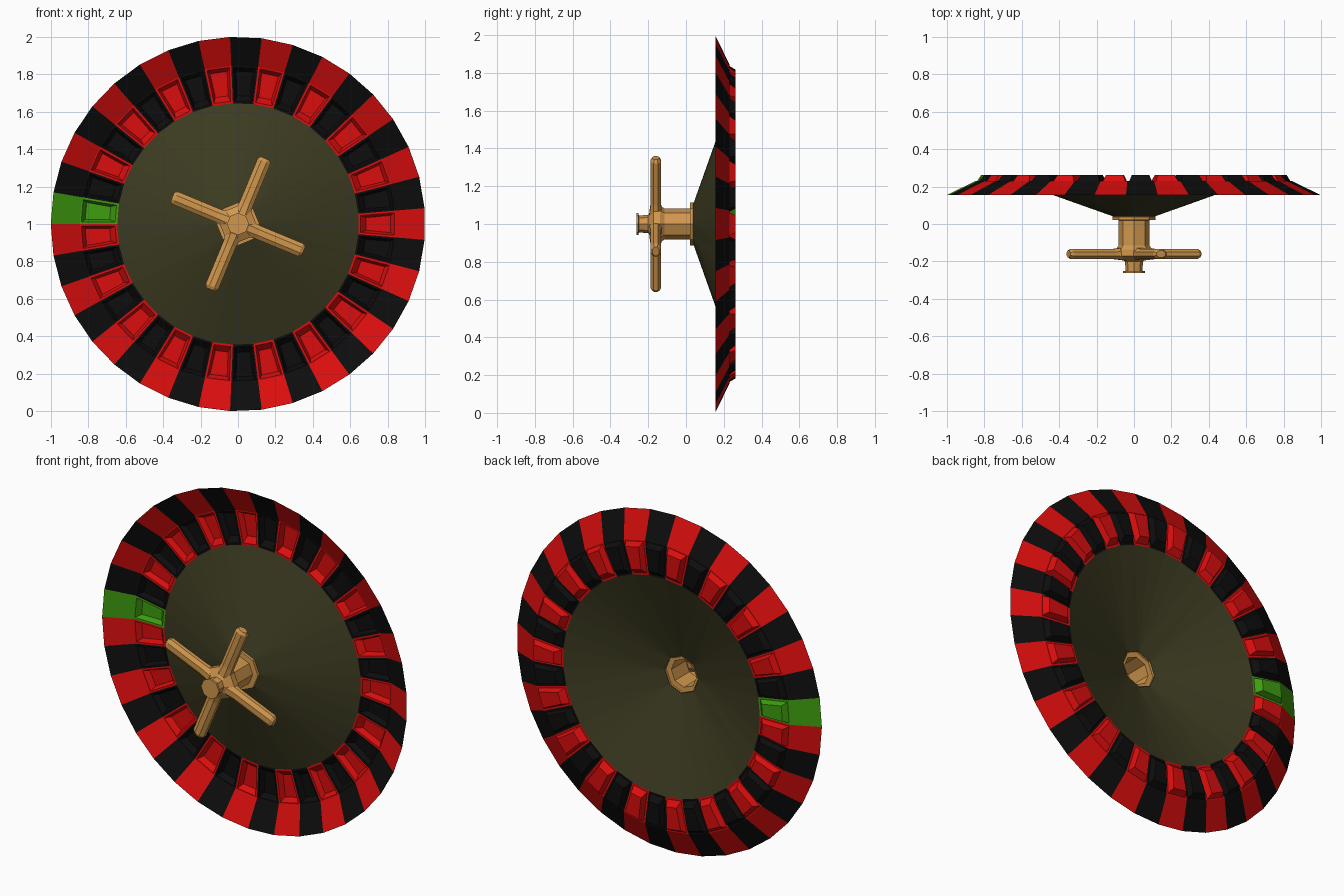
import bpy
import math

if "Cube" in bpy.data.objects:
    bpy.data.objects.remove(bpy.data.objects["Cube"])

N = 37                      # pockets
STEP = 2 * math.pi / N


def mat(name, rgb):
    m = bpy.data.materials.new(name)
    m.diffuse_color = (*rgb, 1)
    m.use_nodes = True
    m.node_tree.nodes["Principled BSDF"].inputs["Base Color"].default_value = m.diffuse_color
    return m


RED = mat("red", (0.70, 0.004, 0.004))
BLACK = mat("black", (0.004, 0.004, 0.004))
GREEN = mat("green", (0.05, 0.34, 0.005))
OLIVE = mat("dark olive", (0.045, 0.043, 0.015))
BRASS = mat("brass", (0.64, 0.31, 0.075))


def pt(r, a, y, t=0.0):
    """Point at radius r and angle a round the axle, shifted t along the tangent."""
    return (r * math.cos(a) - t * math.sin(a), y, 1 + r * math.sin(a) + t * math.cos(a))


def make(name, verts, faces, mats, idx=None):
    me = bpy.data.meshes.new(name)
    me.from_pydata(verts, [], faces)
    for m in mats:
        me.materials.append(m)
    if idx:
        me.polygons.foreach_set("material_index", idx)
    me.update()
    ob = bpy.data.objects.new(name, me)
    bpy.context.collection.objects.link(ob)
    return ob


def loft(name, rings, material, cap_start=False, cap_end=True):
    n = len(rings[0])
    verts = [p for ring in rings for p in ring]
    faces = [(s * n + i, s * n + (i + 1) % n, (s + 1) * n + (i + 1) % n, (s + 1) * n + i)
             for s in range(len(rings) - 1) for i in range(n)]
    if cap_start:
        faces.append(tuple(reversed(range(n))))
    if cap_end:
        faces.append(tuple(range((len(rings) - 1) * n, len(rings) * n)))
    return make(name, verts, faces, [material])


# Numbered rim: sloped outer band, flat ring and a recessed pocket per segment
verts, faces, idx = [], [], []
for k in range(N):
    a1 = math.pi - k * STEP
    a0, c = a1 - STEP, a1 - STEP / 2
    b = len(verts)
    verts += [pt(1.0, a0, 0.155), pt(1.0, a1, 0.155)]
    verts += [pt(0.645, a0, 0.23), pt(0.845, a0, 0.23), pt(0.845, a1, 0.23), pt(0.645, a1, 0.23)]
    for r_in, r_out, t_in, t_out, y in ((0.655, 0.835, 0.045, 0.060, 0.23),
                                        (0.685, 0.815, 0.034, 0.046, 0.263)):
        verts += [pt(r_in, c, y, -t_in), pt(r_out, c, y, -t_out),
                  pt(r_out, c, y, t_out), pt(r_in, c, y, t_in)]
    new = [(b + 3, b, b + 1, b + 4), (b + 10, b + 11, b + 12, b + 13)]
    for s in (b + 2, b + 6):
        new += [(s + i, s + (i + 1) % 4, s + 4 + (i + 1) % 4, s + 4 + i) for i in range(4)]
    faces += new
    idx += [2 if k == 0 else k % 2] * len(new)
make("numbered_rim", verts, faces, [RED, BLACK, GREEN], idx)

# Conical dish from the rim down to the eight-sided hub
outer = [pt(0.645, math.pi + i * STEP, 0.23) for i in range(N)]
inner = [pt(0.11, math.pi + j * math.pi / 4, 0.04) for j in range(8)]
faces = []
for i in range(N):
    j0, j1 = round(i * 8 / N) % 8, round((i + 1) * 8 / N) % 8
    faces.append((i, (i + 1) % N, N + j0))
    if j1 != j0:
        faces.append(((i + 1) % N, N + j1, N + j0))
make("dish", outer + inner, faces, [OLIVE])

# Turned hub with flange, neck and knob, open at the back
profile = [(0.108, 0.042), (0.115, 0.038), (0.115, 0.022), (0.083, 0.020), (0.083, -0.115),
           (0.098, -0.137), (0.098, -0.172), (0.048, -0.200), (0.045, -0.250),
           (0.059, -0.251), (0.059, -0.263)]
loft("hub", [[pt(r, i * math.pi / 4, y) for i in range(8)] for r, y in profile], BRASS)

# Four turning arms with eight-sided flattened sections
stations = [(0.06, 0.042, 0.034), (0.12, 0.037, 0.027), (0.362, 0.037, 0.027), (0.379, 0.026, 0.018)]
for q in range(4):
    a = math.radians(67.5 + 90 * q)
    rings = []
    for r, w, d in stations:
        angs = [math.pi / 8 + i * math.pi / 4 for i in range(8)]
        k = 1 / math.cos(math.pi / 8)
        rings.append([pt(r, a, -0.16 + d * k * math.sin(-u), w * k * math.cos(u)) for u in angs])
    loft("arm_%d" % (q + 1), [list(reversed(r)) for r in rings], BRASS, cap_start=True)
